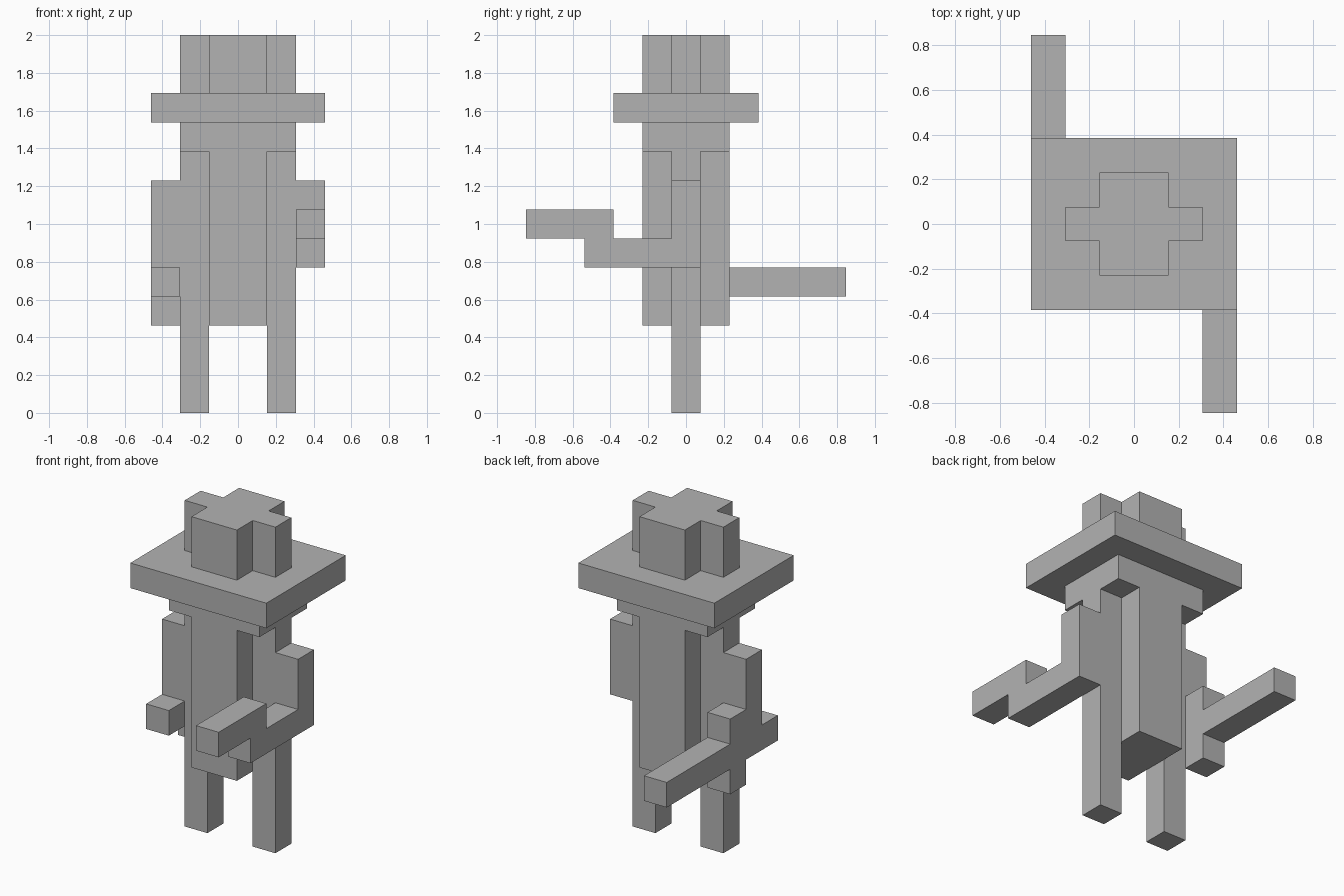
import bpy
import bmesh
from mathutils import Vector

U = 2 / 13  # edge of one block

cube = bpy.data.objects.get("Cube")
if cube:
    bpy.data.objects.remove(cube, do_unlink=True)

grey = bpy.data.materials.new("plain grey")
grey.use_nodes = True
colour = (0.45, 0.45, 0.45, 1)
grey.diffuse_color = colour
grey.node_tree.nodes["Principled BSDF"].inputs["Base Color"].default_value = colour


def extrude_outline(name, points, push):
    """Solid made by pushing a flat outline along a vector, in block units."""
    bm = bmesh.new()
    face = bm.faces.new([bm.verts.new(Vector(p) * U) for p in points])
    result = bmesh.ops.extrude_face_region(bm, geom=[face], use_keep_orig=True)
    moved = [g for g in result["geom"] if isinstance(g, bmesh.types.BMVert)]
    bmesh.ops.translate(bm, verts=moved, vec=Vector(push) * U)
    bmesh.ops.recalc_face_normals(bm, faces=bm.faces)
    mesh = bpy.data.meshes.new(name)
    bm.to_mesh(mesh)
    bm.free()
    mesh.materials.append(grey)
    obj = bpy.data.objects.new(name, mesh)
    bpy.context.scene.collection.objects.link(obj)
    return obj


def box(name, x, y, z):
    """Box from (low, high) ranges, in block units."""
    outline = [(x[0], y[0], z[0]), (x[1], y[0], z[0]),
               (x[1], y[1], z[0]), (x[0], y[1], z[0])]
    return extrude_outline(name, outline, (0, 0, z[1] - z[0]))


def side_profile(name, x, points):
    """Solid from a (y, z) outline spanning an x range."""
    return extrude_outline(name, [(x[0], y, z) for y, z in points],
                           (x[1] - x[0], 0, 0))


# Body and legs
box("torso", (-1, 1), (-1.5, 1.5), (3, 9))
for side, x in (("left", (1, 2)), ("right", (-2, -1))):
    box(side + "_leg", x, (-.5, .5), (0, 9))

# Head and wide hat
box("head", (-2, 2), (-1.5, 1.5), (9, 10))
box("hat_brim", (-3, 3), (-2.5, 2.5), (10, 11))
quarter = [(2, .5), (1, .5), (1, 1.5)]
plus = (quarter + [(-x, y) for x, y in reversed(quarter)]
        + [(-x, -y) for x, y in quarter]
        + [(x, -y) for x, y in reversed(quarter)])
extrude_outline("hat_crown", [(x, y, 11) for x, y in plus], (0, 0, 2))

# Left arm reaching forward with a raised hand piece
side_profile("left_arm", (2, 3), [
    (.5, 5), (.5, 8), (-.5, 8), (-.5, 6), (-2.5, 6), (-2.5, 7),
    (-5.5, 7), (-5.5, 6), (-3.5, 6), (-3.5, 5)])

# Right arm holding a cross-shaped bar that points backwards
box("right_arm", (-3, -2), (-.5, .5), (5, 8))
side_profile("held_bar", (-3, -2), [
    (-1.5, 4), (.5, 4), (.5, 3), (1.5, 3), (1.5, 4), (5.5, 4),
    (5.5, 5), (1.5, 5), (1.5, 6), (.5, 6), (.5, 5), (-1.5, 5)])
